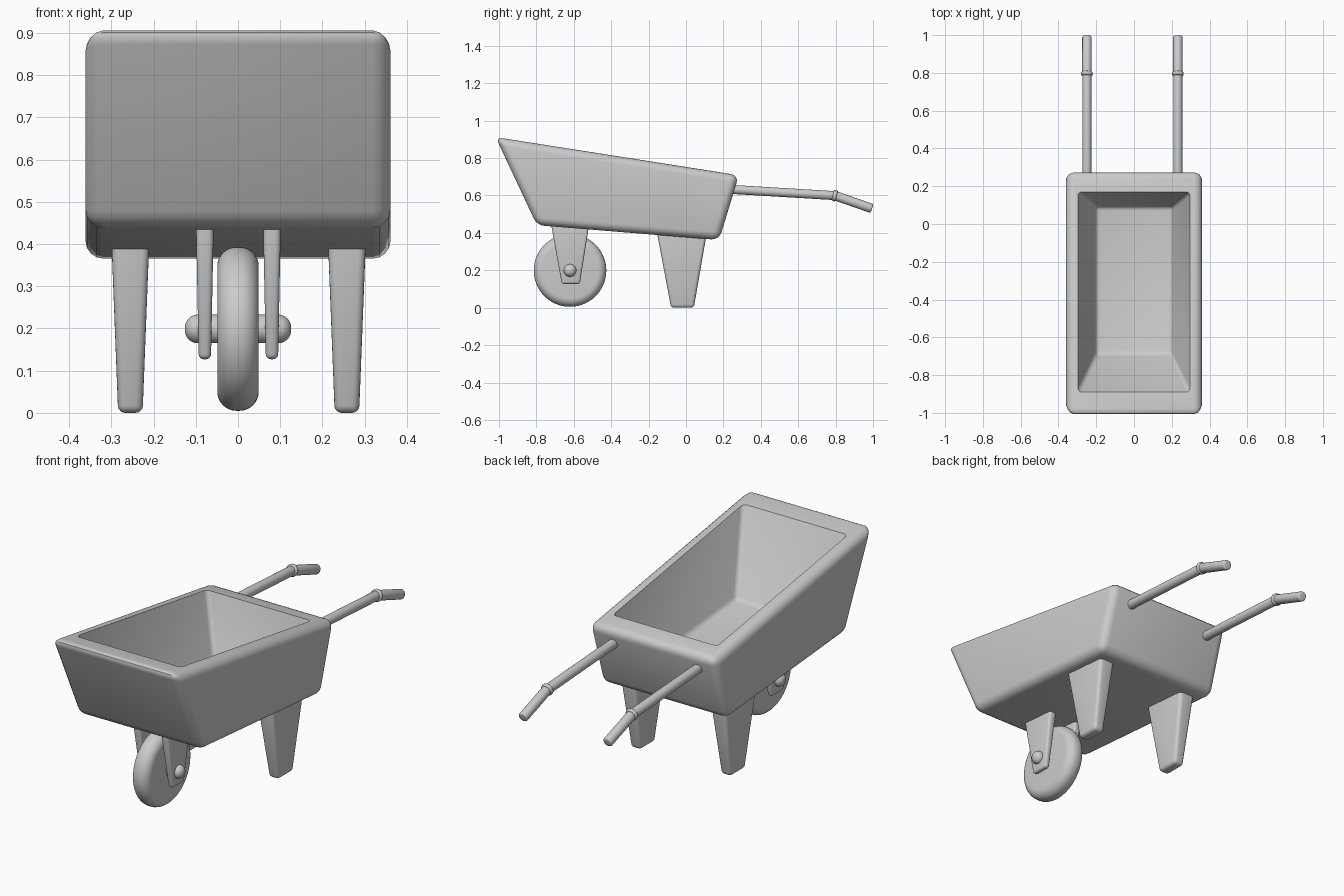
import bpy, bmesh, math
from mathutils import Vector, Matrix

cube = bpy.data.objects.get("Cube")
if cube:
    bpy.data.objects.remove(cube, do_unlink=True)

grey = bpy.data.materials.new("plain grey")
grey.use_nodes = True
grey.diffuse_color = (0.6, 0.6, 0.6, 1)
grey.node_tree.nodes["Principled BSDF"].inputs["Base Color"].default_value = (0.6, 0.6, 0.6, 1)


def finish(name, bm):
    """Turn a bmesh into a smooth-shaded grey object."""
    bmesh.ops.recalc_face_normals(bm, faces=bm.faces)
    mesh = bpy.data.meshes.new(name)
    bm.to_mesh(mesh)
    bm.free()
    mesh.materials.append(grey)
    ob = bpy.data.objects.new(name, mesh)
    bpy.context.collection.objects.link(ob)
    bpy.ops.object.select_all(action="DESELECT")
    ob.select_set(True)
    bpy.context.view_layer.objects.active = ob
    bpy.ops.object.shade_smooth_by_angle(angle=math.radians(35))
    return ob


def soften(bm, edges, width, segments=4):
    bmesh.ops.bevel(bm, geom=list(edges), offset=width, segments=segments,
                    profile=0.5, affect="EDGES", clamp_overlap=True)


def block(place):
    """Cube whose corners are moved by place(sx, sy, sz)."""
    bm = bmesh.new()
    bmesh.ops.create_cube(bm, size=2)
    for v in bm.verts:
        v.co = place(*v.co)
    return bm


def tapered_post(name, x, y_top, y_bottom, half_top, half_bottom, z_top, z_bottom, width):
    def place(sx, sy, sz):
        ys, half, z = (y_top, half_top, z_top) if sz > 0 else (y_bottom, half_bottom, z_bottom)
        return x + sx * half, ys[sy > 0], z
    bm = block(place)
    soften(bm, bm.edges, width)
    finish(name, bm)


def rod(name, start, end, radius, width, sides=32, segments=4):
    """Cylinder between two points with rounded rims."""
    a, b = Vector(start), Vector(end)
    bm = bmesh.new()
    turn = (b - a).to_track_quat("Z", "Y").to_matrix().to_4x4()
    bmesh.ops.create_cone(bm, cap_ends=True, segments=sides, radius1=radius, radius2=radius,
                          depth=(b - a).length, matrix=Matrix.Translation((a + b) / 2) @ turn)
    rims = [e for e in bm.edges if any(len(f.verts) > 4 for f in e.link_faces)]
    soften(bm, rims, width, segments)
    finish(name, bm)


# Tub: slanted box with rounded edges
def tub_corner(sx, sy, sz):
    profile = {(-1, 1): (-1.018, 0.912), (1, 1): (0.283, 0.708),
               (1, -1): (0.177, 0.362), (-1, -1): (-0.797, 0.441)}
    return (sx * 0.361, *profile[round(sy), round(sz)])


tub = block(tub_corner)
soften(tub, tub.edges, 0.042)
tub.normal_update()


# Tub cavity: rim inset, then sloping walls down to the floor
def sink(face, half, front, back):
    bmesh.ops.inset_individual(tub, faces=[face], thickness=0.01)
    middle = face.calc_center_median()
    for v in face.verts:
        y, z = front if v.co.y < middle.y else back
        v.co = (math.copysign(half, v.co.x), y, z)


top = max((f for f in tub.faces if f.normal.z > 0.9), key=lambda f: f.calc_area())
sink(top, 0.297, (-0.89, 0.892), (0.17, 0.726))
sink(top, 0.2, (-0.69, 0.5), (0.09, 0.43))
walls = {e for v in top.verts for e in v.link_edges}
soften(tub, walls, 0.02, 3)
finish("tub", tub)

# Legs and wheel brackets
for side, x in (("right", -0.255), ("left", 0.258)):
    tapered_post(side + "_leg", x, (-0.157, 0.113), (-0.08, 0.042), 0.045, 0.029, 0.41, 0, 0.017)
for side, x in (("right", -0.0785), ("left", 0.0805)):
    tapered_post(side + "_bracket", x, (-0.722, -0.517), (-0.664, -0.568), 0.021, 0.0145, 0.45, 0.127, 0.012)

# Wheel and axle
hub = Vector((0, -0.62, 0.199))
for name, half, radius, width in (("wheel", 0.049, 0.194, 0.045), ("axle", 0.126, 0.034, 0.031)):
    rod(name, hub - Vector((half, 0, 0)), hub + Vector((half, 0, 0)), radius, width, 64, 8)

# Handles, each with a collar and a bent grip
for side, x in (("right", -0.249), ("left", 0.232)):
    rod(side + "_handle", (x, 0.2, 0.635), (x, 0.8, 0.599), 0.024, 0.004)
    rod(side + "_collar", (x, 0.785, 0.602), (x, 0.806, 0.597), 0.031, 0.008)
    rod(side + "_grip", (x, 0.785, 0.603), (x, 0.995, 0.53), 0.025, 0.009)
